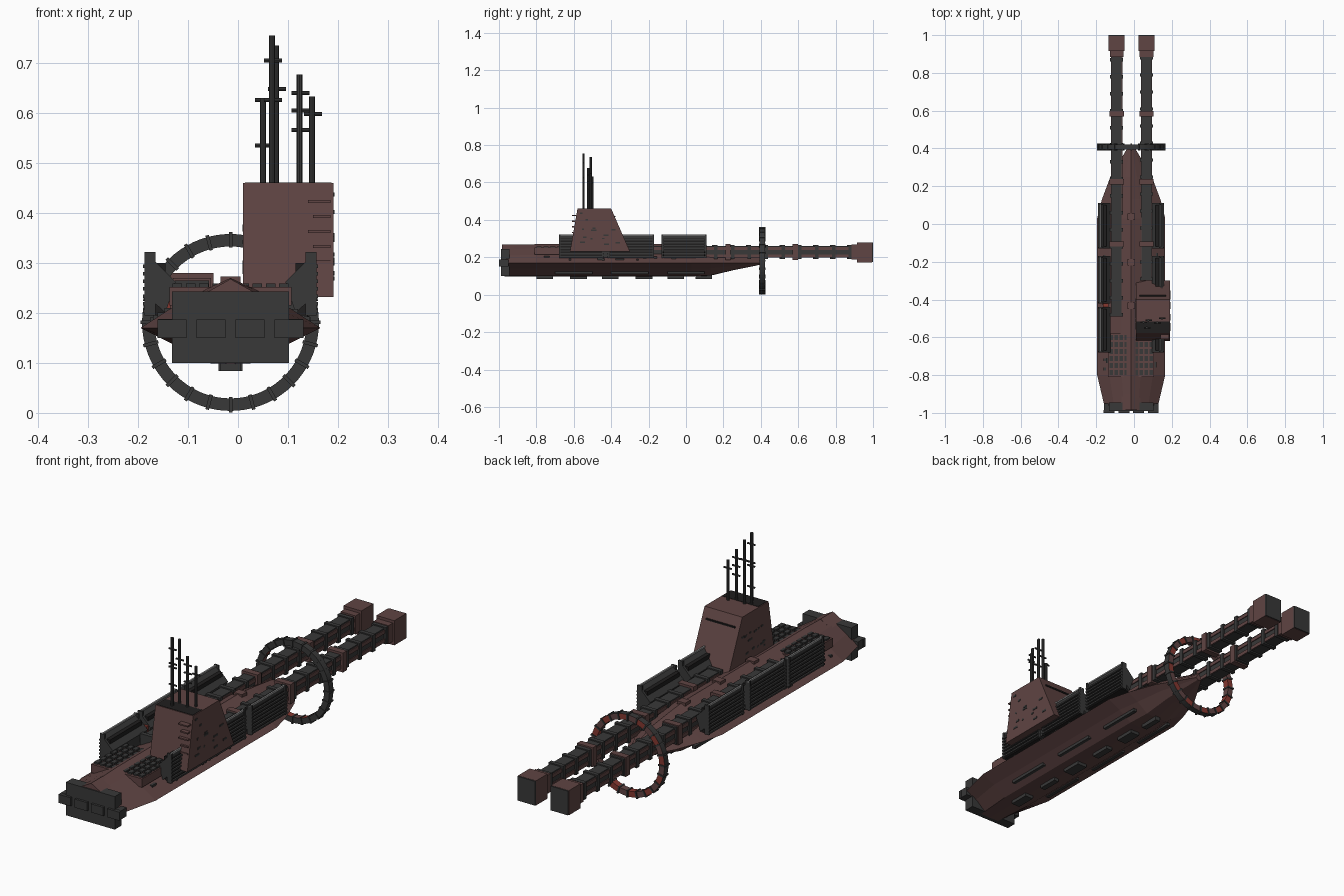
import bpy, bmesh, math, random
from mathutils import Matrix, Vector

random.seed(4)
if "Cube" in bpy.data.objects:
    bpy.data.objects.remove(bpy.data.objects["Cube"])

CX = -0.015  # hull centre line


def material(name, *rgb):
    m = bpy.data.materials.new(name)
    m.use_nodes = True
    col = (*rgb, 1)
    m.diffuse_color = col
    m.node_tree.nodes["Principled BSDF"].inputs["Base Color"].default_value = col
    return m


MAROON = material("maroon plating", 0.115, 0.058, 0.056)
DARK = material("dark steel", 0.04, 0.04, 0.04)
BLACK = material("black recess", 0.014, 0.013, 0.013)
RED = material("red panel", 0.24, 0.04, 0.03)
GREY = material("pale trim", 0.3, 0.3, 0.3)


def finish(name, bm, *mats):
    bmesh.ops.recalc_face_normals(bm, faces=bm.faces)
    me = bpy.data.meshes.new(name)
    bm.to_mesh(me)
    bm.free()
    for m in mats:
        me.materials.append(m)
    ob = bpy.data.objects.new(name, me)
    bpy.context.collection.objects.link(ob)
    return ob


def boxes(name, items, mat):
    """Boxes given as (x0, x1, y0, y1, z0, z1), joined in one object."""
    bm = bmesh.new()
    for x0, x1, y0, y1, z0, z1 in items:
        mid = Vector((x0 + x1, y0 + y1, z0 + z1)) / 2
        size = (x1 - x0, y1 - y0, z1 - z0, 1)
        bmesh.ops.create_cube(bm, size=1, matrix=Matrix.Translation(mid) @ Matrix.Diagonal(size))
    return finish(name, bm, mat)


def loft(name, rings, *mats):
    """Skin closed rings of points and cap both ends."""
    bm = bmesh.new()
    rows = [[bm.verts.new(p) for p in r] for r in rings]
    n = len(rows[0])
    for a, b in zip(rows, rows[1:]):
        for i in range(n):
            j = (i + 1) % n
            bm.faces.new((a[i], a[j], b[j], b[i]))
    bm.faces.new(rows[0])
    bm.faces.new(rows[-1])
    return finish(name, bm, *mats)


def cylinder(bm, p, r, length, axis="Z", sides=10):
    rot = Matrix.Rotation(math.pi / 2, 4, "Y") if axis == "X" else Matrix()
    bmesh.ops.create_cone(bm, cap_ends=True, segments=sides, radius1=r, radius2=r,
                          depth=length, matrix=Matrix.Translation(p) @ rot)


# Hull: faceted section lofted along its length
half = [(0, 0.27), (0.05, 0.247), (0.115, 0.212), (0.18, 0.17), (0.12, 0.14), (0.06, 0.1), (0, 0.098)]
section = half + [(-x, z) for x, z in half[-2:0:-1]]
stations = [(-0.97, 0.14, 1, 0.95), (-0.8, 0.18, 1, 1), (0.03, 0.18, 1, 1), (0.13, 0.155, 0.95, 0.9),
            (0.25, 0.11, 0.55, 0.75), (0.41, 0.015, 0.1, 0.25)]
loft("hull", [[(CX + x * w / 0.18, y, 0.17 + (z - 0.17) * (up if z > 0.17 else low))
               for x, z in section] for y, w, low, up in stations], MAROON)

# Bow block with side lugs and square ports
boxes("bow_block", [(CX - 0.117, CX + 0.117, -0.99, -0.945, 0.1, 0.243),
                    (CX - 0.145, CX + 0.145, -0.985, -0.95, 0.15, 0.188)], DARK)
boxes("bow_ports", [(CX + x - 0.029, CX + x + 0.029, -1.0, -0.985, 0.15, 0.187)
                    for x in (-0.117, -0.039, 0.039, 0.117)], DARK)
loft("bow_ridge", [[(CX - 0.05, y, 0.24), (CX + 0.05, y, 0.24), (CX, y, 0.268)]
                   for y in (-0.985, -0.9)], MAROON)

# Deck hatch grids, one on each side of the ridge
for side, label in ((-1, "right"), (1, "left")):
    a, b = sorted((CX + side * 0.012, CX + side * 0.122))
    boxes(label + "_hatch_tray", [(a, b, -0.81, -0.58, 0.215, 0.252)], MAROON)
    boxes(label + "_hatches", [(a + 0.006 + i * 0.0265, a + 0.025 + i * 0.0265,
                                -0.80 + k * 0.037, -0.772 + k * 0.037, 0.248, 0.259)
                               for i in range(4) for k in range(6)], DARK)

# Raised side flaps with louvred outer faces
flap = [(0.165, 0.318), (0.11, 0.262), (0.13, 0.2), (0.165, 0.232)]
for side, label in ((-1, "right"), (1, "left")):
    for n, (y0, y1) in enumerate(((-0.68, -0.44), (-0.42, -0.17), (-0.13, 0.11))):
        tag = f"{label}_flap_{n + 1}"
        loft(tag, [[(CX + side * x, y, z) for x, z in flap] for y in (y0, y1)], DARK)

        def strip(u0, u1, za, zb, ya=y0, yb=y1):
            a, b = sorted((CX + side * u0, CX + side * u1))
            return (a, b, ya, yb, za, zb)
        boxes(tag + "_backing", [strip(0.13, 0.168, 0.195, 0.3, y0 + 0.01, y1 - 0.01)], BLACK)
        boxes(tag + "_louvres", [strip(0.15, 0.175, 0.2 + k * 0.015, 0.207 + k * 0.015)
                                 for k in range(7)], DARK)
        boxes(tag + "_frame", [strip(0.15, 0.172, 0.195, 0.322, y, y + 0.008)
                               for y in (y0, y1 - 0.008)], DARK)
        boxes(tag + "_trim", [strip(0.16, 0.167, 0.316, 0.322)], GREY)
    a, b = sorted((CX + side * 0.12, CX + side * 0.15))
    boxes(label + "_flap_divider", [(a, b, -0.44, -0.42, 0.2, 0.27)], RED)

# Twin stern booms: dark spine, side rails, collars and end blocks
for label, x, y0 in (("right", -0.092, -0.49), ("left", 0.066, -0.3)):
    z = 0.228
    boxes(label + "_boom", [(x - 0.026, x + 0.026, y0, 0.94, z - 0.03, z + 0.032)], DARK)
    boxes(label + "_boom_rails", [(x - 0.03, x + 0.03, y0 + 0.02, 0.94, z + d - 0.008, z + d + 0.008)
                                  for d in (-0.02, 0.018)], MAROON)
    count = int((0.9 - y0) / 0.09)
    boxes(label + "_boom_collars", [(x - 0.034, x + 0.034, y0 + k * 0.09, y0 + k * 0.09 + 0.018,
                                     z - 0.036, z + 0.037) for k in range(count + 1)], DARK)
    boxes(label + "_boom_bands", [(x - 0.038, x + 0.038, y, y + 0.028, z - 0.042, z + 0.042)
                                  for y in (-0.12, 0.21, 0.57)], MAROON)
    boxes(label + "_boom_neck", [(x - 0.036, x + 0.036, 0.885, 0.92, z - 0.04, z + 0.04)], MAROON)
    boxes(label + "_boom_end", [(x - 0.043, x + 0.043, 0.915, 0.995, z - 0.055, z + 0.052)], MAROON)
    boxes(label + "_boom_cap", [(x - 0.042, x + 0.042, 0.994, 1.0, z - 0.054, z + 0.051)], DARK)

# Stern ring: swept rectangle, dark forward, red and maroon aft
SEG, RZ = 72, 0.181
bm = bmesh.new()
rows = []
for i in range(SEG):
    t = math.tau * i / SEG
    rows.append([bm.verts.new((CX + r * math.cos(t), y, RZ + r * math.sin(t)))
                 for r, y in ((0.152, 0.394), (0.177, 0.394), (0.177, 0.422), (0.152, 0.422))])
for i in range(SEG):
    a, b = rows[i], rows[(i + 1) % SEG]
    for k in range(4):
        f = bm.faces.new((a[k], a[(k + 1) % 4], b[(k + 1) % 4], b[k]))
        aft = 2 if (i // 3) % 2 else 1
        f.material_index = (0, 0, aft, aft)[k]
finish("stern_ring", bm, DARK, MAROON, RED)
bm = bmesh.new()
for i in range(24):
    turn = Matrix.Translation((CX, 0.408, RZ)) @ Matrix.Rotation(math.tau * i / 24, 4, "Y")
    bmesh.ops.create_cube(bm, size=1, matrix=turn @ Matrix.Translation((0.165, 0, 0))
                          @ Matrix.Diagonal((0.031, 0.036, 0.007, 1)))
finish("ring_clamps", bm, DARK)

# Sail: tapered tower offset to the left, on a dark plinth
profile = [(-0.62, 0.232), (-0.3, 0.232), (-0.4, 0.46), (-0.58, 0.46)]
loft("sail", [[(x, y, z) for y, z in profile] for x in (0.01, 0.191)], MAROON)
boxes("sail_plinth", [(0.02, 0.15, -0.6, -0.32, 0.2, 0.234)], DARK)
boxes("sail_top_recess", [(0.014, 0.187, -0.577, -0.515, 0.457, 0.4615)], BLACK)
boxes("sail_slot", [(0.03, 0.17, -0.39, -0.376, 0.415, 0.421)], BLACK)
items = []
for k in range(28):
    z = random.uniform(0.26, 0.44)
    y = random.uniform(-0.57, -0.31 - (z - 0.232) * 0.44 - 0.04)
    x = random.choice((0.009, 0.19))
    items.append((x, x + 0.003, y, y + random.uniform(0.008, 0.03), z, z + 0.008))
boxes("sail_side_fittings", items, DARK)
boxes("sail_front_steps", [(0.14 + 0.01 * (k % 2), 0.185, -0.61, -0.57, 0.3 + k * 0.03, 0.306 + k * 0.03)
                           for k in range(5)], MAROON)

# Masts with crossbars
bm = bmesh.new()
masts = ((0.05, -0.52, 0.63, (0.535, 0.626)), (0.068, -0.548, 0.755, (0.705, 0.626)),
         (0.076, -0.51, 0.735, (0.648,)), (0.123, -0.522, 0.677, (0.64, 0.605, 0.566)),
         (0.148, -0.5, 0.633, (0.598,)))
for x, y, top, bars in masts:
    cylinder(bm, (x, y, (top + 0.44) / 2), 0.0065, top - 0.44)
    for z in bars:
        cylinder(bm, (x + 0.002, y, z), 0.004, 0.036, "X", 8)
finish("masts", bm, DARK)

# Hull fittings: keel gear, lower rails, deck lockers and side hatches
boxes("keel_gear", [(CX - w, CX + w, y, y + 0.09, 0.084, 0.102)
                    for y, w in ((-0.8, 0.02), (-0.62, 0.012), (-0.45, 0.024), (-0.27, 0.015),
                                 (-0.1, 0.022), (0.05, 0.012))], DARK)
items = []
for side in (-1, 1):
    for y in (-0.7, -0.4, -0.1):
        a, b = sorted((CX + side * 0.085, CX + side * 0.1))
        items.append((a, b, y, y + 0.2, 0.112, 0.125))
boxes("lower_rails", items, DARK)
items = []
for k in range(30):
    side, u = random.choice((-1, 1)), random.uniform(0.125, 0.155)
    y, z = random.uniform(-0.8, 0.0), 0.212 - (u - 0.115) * 0.646
    x = CX + side * u
    items.append((x - 0.006, x + 0.006, y, y + random.uniform(0.01, 0.03), z - 0.006, z + 0.005))
boxes("side_hatches", items, DARK)
boxes("deck_lockers", [(CX - 0.02, CX + 0.02, y, y + 0.035, 0.25, 0.273)
                       for y in (-0.45, -0.22, 0.02)], MAROON)
